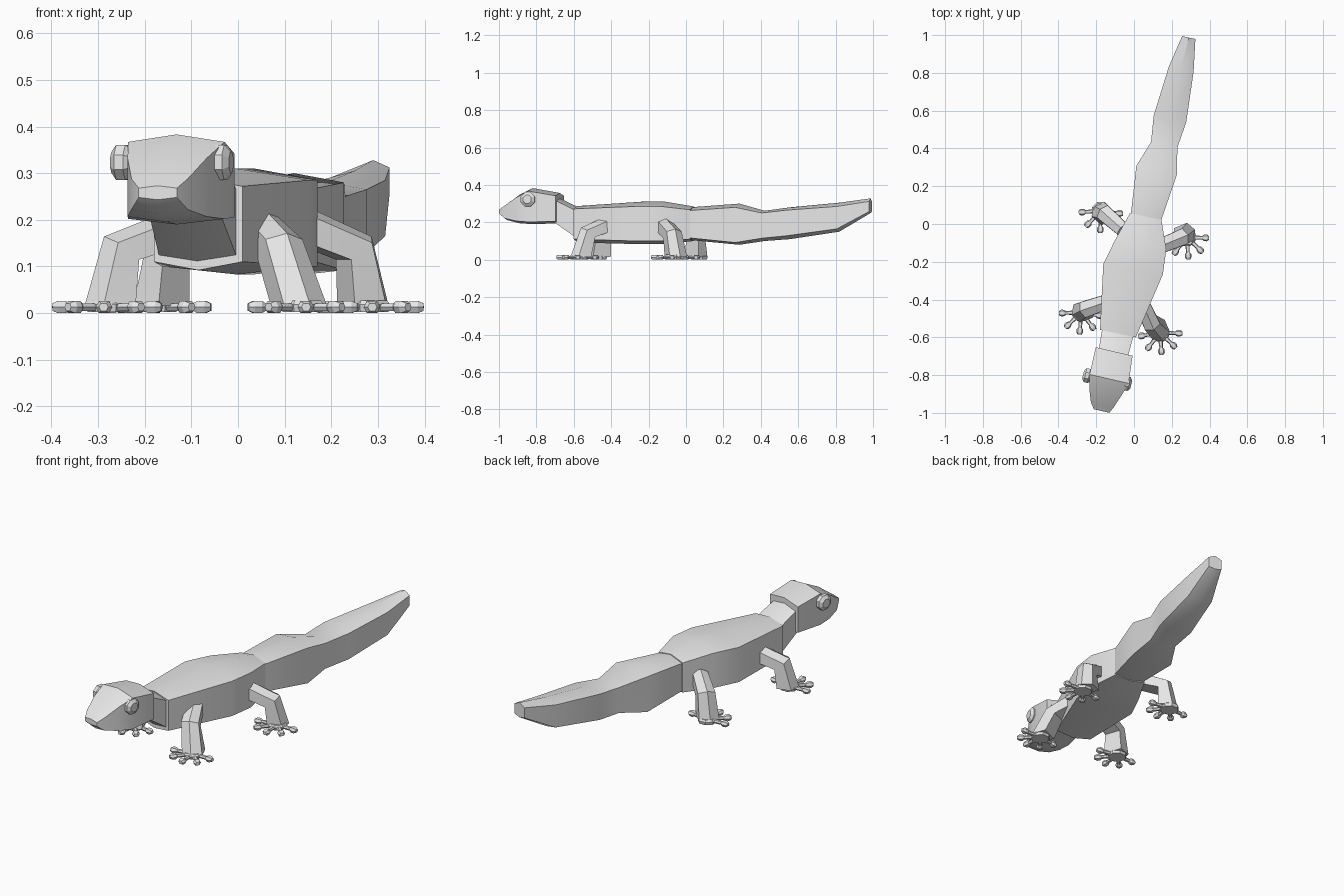
import bpy, bmesh, math
from mathutils import Vector

if "Cube" in bpy.data.objects:
    bpy.data.objects.remove(bpy.data.objects["Cube"])

skin = bpy.data.materials.new("grey_skin")
skin.diffuse_color = (0.8, 0.8, 0.8, 1)
skin.use_nodes = True
skin.node_tree.nodes["Principled BSDF"].inputs["Base Color"].default_value = skin.diffuse_color


def loft(name, rings, smooth=30):
    """Skin a list of equal-length point rings and cap both ends."""
    bm = bmesh.new()
    loops = [[bm.verts.new(p) for p in ring] for ring in rings]
    n = len(loops[0])
    for a, b in zip(loops, loops[1:]):
        for i in range(n):
            j = (i + 1) % n
            bm.faces.new((a[i], a[j], b[j], b[i]))
    bm.faces.new(loops[0])
    bm.faces.new(loops[-1])
    bmesh.ops.recalc_face_normals(bm, faces=bm.faces)
    mesh = bpy.data.meshes.new(name)
    bm.to_mesh(mesh)
    bm.free()
    mesh.materials.append(skin)
    obj = bpy.data.objects.new(name, mesh)
    bpy.context.collection.objects.link(obj)
    bpy.ops.object.select_all(action='DESELECT')
    obj.select_set(True)
    bpy.context.view_layer.objects.active = obj
    bpy.ops.object.shade_smooth_by_angle(angle=math.radians(smooth))
    return obj


def hex_ring(cx, cy, half, top, side_top, side_bot, bot, yaw=-12):
    """Upright six-point section with a ridged back and belly."""
    dx, dy = half * math.cos(math.radians(yaw)), half * math.sin(math.radians(yaw))
    return [(cx, cy, top), (cx + dx, cy + dy, side_top), (cx + dx, cy + dy, side_bot),
            (cx, cy, bot), (cx - dx, cy - dy, side_bot), (cx - dx, cy - dy, side_top)]


def hex_loft(name, sections):
    return loft(name, [hex_ring(*s) for s in sections])


# Trunk, tail, neck and head
hex_loft("body", [
    (-.085, -.58, .097, .287, .272, .11, .092),
    (-.005, -.24, .16, .31, .285, .10, .083, -10),
    (.035, -.11, .138, .31, .285, .10, .083, -10),
    (.062, .04, .085, .285, .267, .11, .10)])
hex_loft("tail", [
    (.06, .02, .08, .28, .262, .118, .105),
    (.12, .285, .11, .30, .28, .092, .08),
    (.16, .42, .071, .262, .25, .115, .10),
    (.19, .555, .088, .28, .265, .128, .11),
    (.25, .82, .067, .305, .285, .165, .15),
    (.29, .987, .036, .328, .312, .258, .25)])
hex_loft("neck", [
    (-.085, -.57, .085, .278, .262, .118, .105),
    (-.115, -.71, .078, .345, .33, .215, .205)])
hex_loft("head", [
    (-.105, -.675, .10, .357, .342, .205, .195, -13),
    (-.132, -.82, .106, .383, .367, .202, .19, -13),
    (-.152, -.89, .087, .347, .332, .207, .195, -13),
    (-.168, -.957, .062, .297, .288, .222, .212, -13),
    (-.172, -.99, .042, .273, .268, .248, .243, -13)])


# Eyes: stepped eight-sided discs facing sideways
def eye(name, centre, sign):
    c = Vector(centre)
    out = Vector((math.cos(math.radians(-13)), math.sin(math.radians(-13)), 0)) * sign
    along, up = out.cross(Vector((0, 0, 1))), Vector((0, 0, 1))
    rings = []
    for depth, r in ((-.025, .03), (-.012, .041), (.008, .041), (.02, .024)):
        rings.append([c + out * depth + (along * math.cos(a) + up * math.sin(a)) * r
                      for a in (math.pi * (i + .5) / 4 for i in range(8))])
    loft(name, rings, 20)


eye("eye_right", (-.034, -.845, .323), 1)
eye("eye_left", (-.25, -.802, .323), -1)


# Legs: ridged five-sided limbs through shoulder, knee and ankle
def leg(name, shoulder, knee, ankle):
    p0, p1, p2 = Vector(shoulder), Vector(knee), Vector(ankle)
    out = Vector((p1.x - p0.x, p1.y - p0.y, 0)).normalized()
    side = Vector((-out.y, out.x, 0))
    up = Vector((0, 0, 1))
    rings = []
    for p, u, w, h in ((p0, (up + out * .4).normalized(), .037, .042),
                       (p1, (up + out * 1.3).normalized(), .043, .043),
                       (p2, out, .05, .052)):
        rings.append([p + side * (w * a) + u * (h * b) for a, b in
                      ((-1, -.9), (1, -.9), (1, .5), (0, 1), (-1, .5))])
    loft(name, rings, 15)


# Feet: a flat palm with five knobbed toes fanned forward
def foot(name, x, y, turn):
    palm = [[(x + r * math.cos(a), y + r * math.sin(a), z)
             for a in (math.pi * (i + .5) / 4 for i in range(8))]
            for z, r in ((.002, .046), (.018, .05), (.027, .043))]
    loft(name + "_palm", palm, 15)
    for k in range(5):
        a = math.radians(-90 + turn + (k - 2) * 42)
        d, s = Vector((math.cos(a), math.sin(a), 0)), Vector((-math.sin(a), math.cos(a), 0))
        rings = []
        for r, w, h in ((.03, .013, .008), (.08, .009, .008), (.09, .017, .013),
                        (.106, .018, .013), (.118, .010, .008)):
            c = Vector((x, y, .013)) + d * r
            rings.append([c + s * (w * u) + Vector((0, 0, h * v)) for u, v in
                          ((1, 0), (.6, 1), (-.6, 1), (-1, 0), (-.6, -1), (.6, -1))])
        loft(f"{name}_toe_{k + 1}", rings, 15)


limbs = {
    "front_right": ((.045, -.42, .19), (.092, -.53, .145), (.135, -.57, .015), (.138, -.575), 4),
    "front_left": ((-.11, -.40, .19), (-.255, -.45, .138), (-.28, -.465, .015), (-.28, -.468), -4),
    "rear_right": ((.11, -.13, .20), (.255, -.07, .138), (.275, -.05, .015), (.28, -.07), 4),
    "rear_left": ((-.06, -.03, .18), (-.155, .055, .138), (-.172, .06, .015), (-.175, .07), -2)}
for part, (shoulder, knee, ankle, sole, turn) in limbs.items():
    leg(part + "_leg", shoulder, knee, ankle)
    foot(part + "_foot", *sole, turn)
